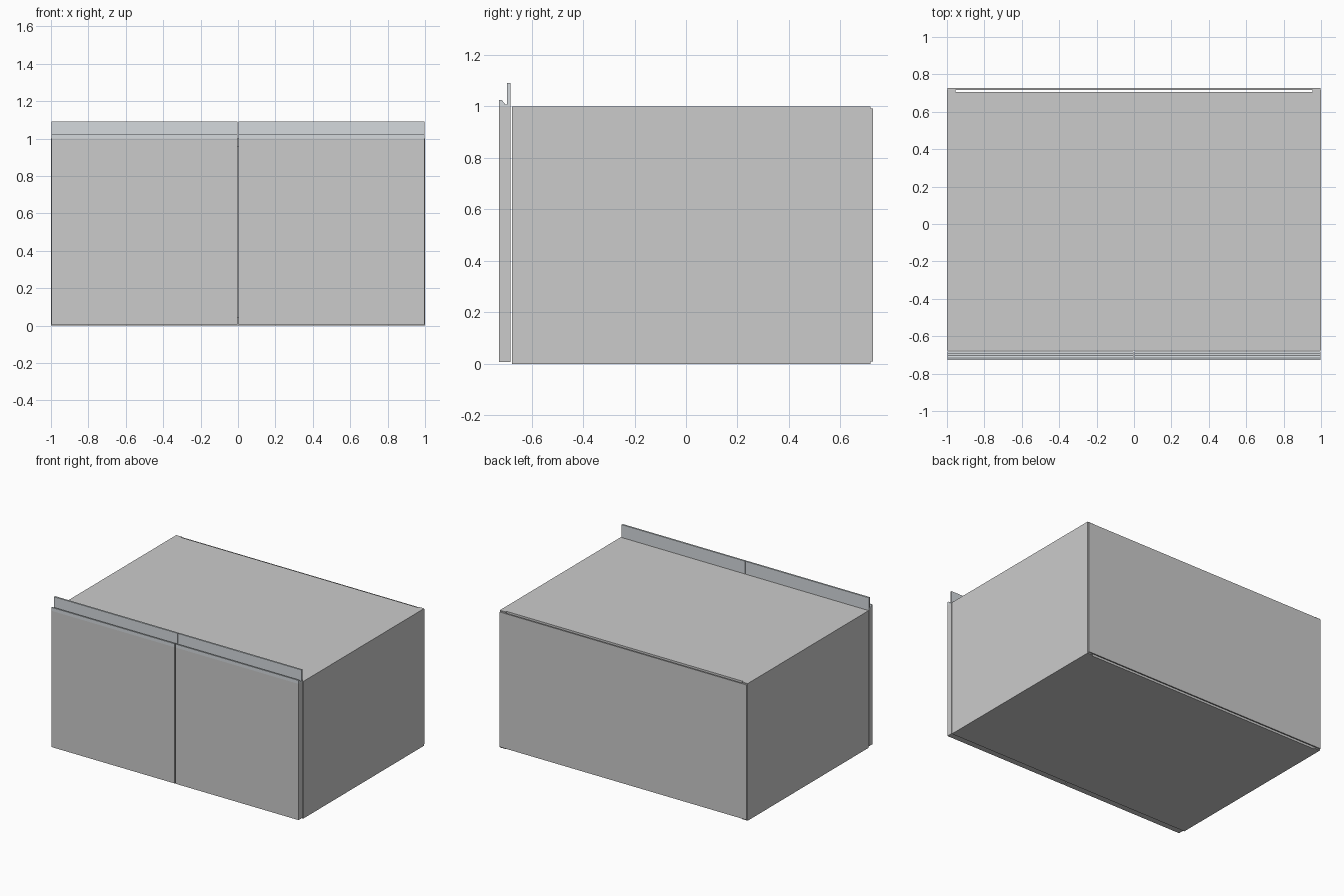
import bpy, bmesh

if "Cube" in bpy.data.objects:
    bpy.data.objects.remove(bpy.data.objects["Cube"])

metal = bpy.data.materials.new("handle_metal")
metal.diffuse_color = (0.66, 0.70, 0.73, 1)
metal.use_nodes = True
metal.node_tree.nodes["Principled BSDF"].inputs["Base Color"].default_value = metal.diffuse_color


def prism(name, profile, x0, x1, mat=None):
    """Extrude a closed (y, z) profile along x."""
    bm = bmesh.new()
    face = bm.faces.new([bm.verts.new((x0, y, z)) for y, z in profile])
    ext = bmesh.ops.extrude_face_region(bm, geom=[face])
    verts = [g for g in ext["geom"] if isinstance(g, bmesh.types.BMVert)]
    bmesh.ops.translate(bm, verts=verts, vec=(x1 - x0, 0, 0))
    bmesh.ops.recalc_face_normals(bm, faces=bm.faces[:])
    me = bpy.data.meshes.new(name)
    bm.to_mesh(me)
    bm.free()
    if mat:
        me.materials.append(mat)
    ob = bpy.data.objects.new(name, me)
    bpy.context.collection.objects.link(ob)
    return ob


def board(name, x, y, z):
    return prism(name, [(y[0], z[0]), (y[1], z[0]), (y[1], z[1]), (y[0], z[1])], *x)


T = 0.045            # board thickness
FRONT = -0.676       # front of the carcass
DOOR = (-0.726, -0.682)

# Carcass: top and bottom stop short of the back panel
board("bottom_panel", (-1 + T, 1 - T), (FRONT, 0.706), (0, T))
board("top_panel", (-1 + T, 1 - T), (FRONT, 0.706), (1 - T, 1))
board("back_panel", (-0.996, 0.996), (0.717, 0.726), (0.008, 0.992))

# Handle rail section: floor, front lip with sloped inside, tall rear flange
rail = [(-0.726, 1.0), (-0.682, 1.0), (-0.682, 1.09), (-0.695, 1.09),
        (-0.695, 1.008), (-0.702, 1.008), (-0.716, 1.025), (-0.726, 1.025)]

for side, s in (("left", -1), ("right", 1)):
    board(side + "_side", sorted((s, s * (1 - T))), (FRONT, 0.717), (0, 1))
    span = sorted((s * 0.003, s * 0.997))
    board(side + "_door", span, DOOR, (0.007, 1.0))
    prism(side + "_handle_rail", rail, *span, mat=metal)
